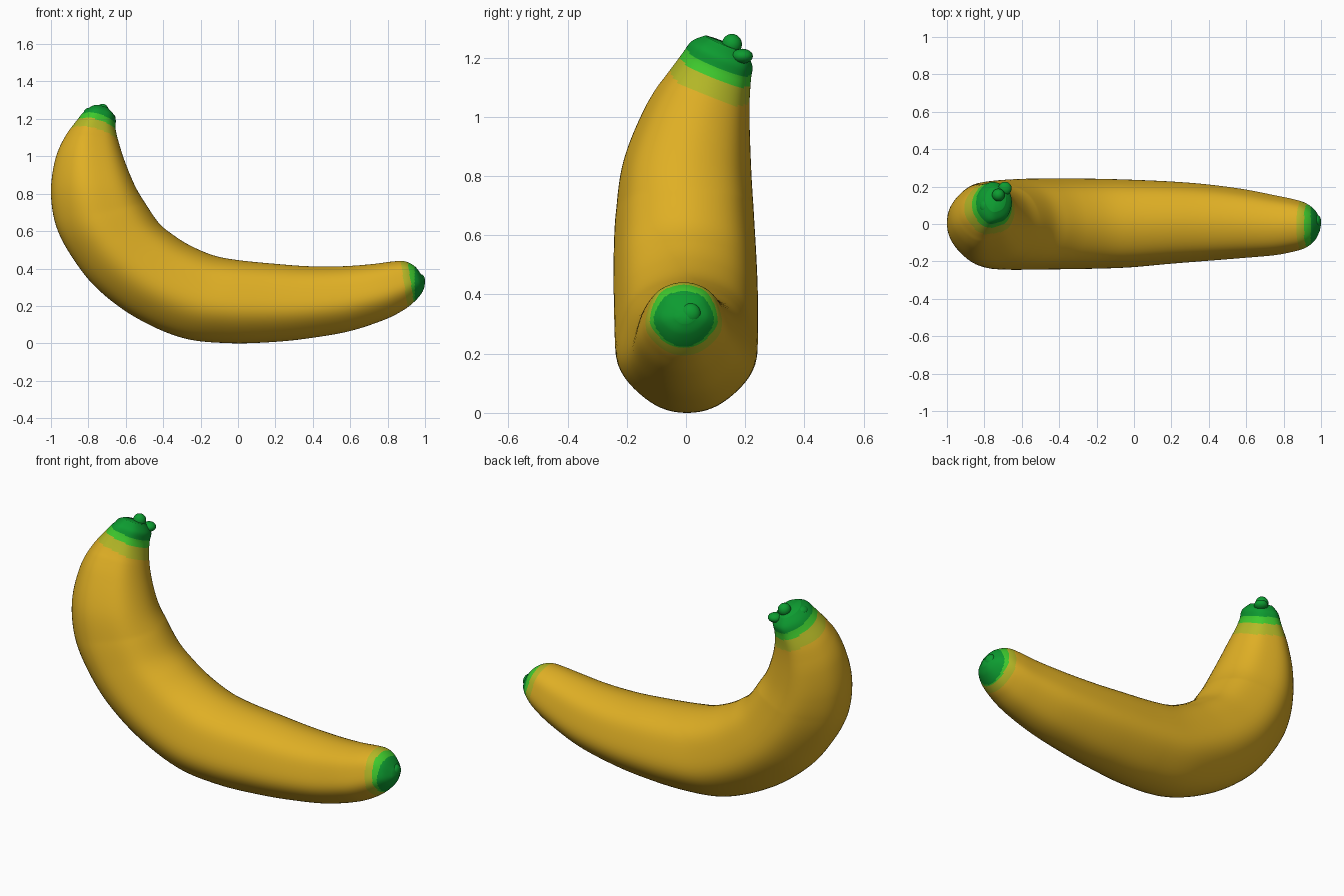
import bpy, bmesh, math
from mathutils import Vector

def material(name, rgb):
    m = bpy.data.materials.new(name)
    m.diffuse_color = (*rgb, 1)
    return m

MATS = [material("ripe yellow", (0.74, 0.43, 0.018)),
        material("olive yellow", (0.46, 0.48, 0.02)),
        material("fresh green", (0.05, 0.60, 0.027)),
        material("dark green", (0.004, 0.33, 0.03))]

# Sections from stem to tip: outer x, outer z, inner x, inner z, y min, y max
SECTIONS = [
    (-0.795, 1.253, -0.685, 1.240, 0.065, 0.200),
    (-0.830, 1.225, -0.655, 1.200, 0.020, 0.223),
    (-0.862, 1.185, -0.655, 1.150, -0.010, 0.218),
    (-0.930, 1.090, -0.640, 1.080, -0.065, 0.213),
    (-0.980, 0.970, -0.605, 0.970, -0.140, 0.215),
    (-1.000, 0.800, -0.550, 0.840, -0.210, 0.220),
    (-0.970, 0.620, -0.490, 0.740, -0.235, 0.227),
    (-0.880, 0.450, -0.420, 0.640, -0.242, 0.235),
    (-0.750, 0.290, -0.340, 0.575, -0.242, 0.240),
    (-0.550, 0.140, -0.250, 0.520, -0.240, 0.241),
    (-0.300, 0.030, -0.130, 0.470, -0.237, 0.240),
    (-0.050, 0.001, 0.000, 0.445, -0.230, 0.235),
    (0.200, 0.008, 0.200, 0.425, -0.210, 0.225),
    (0.400, 0.030, 0.380, 0.412, -0.195, 0.210),
    (0.600, 0.066, 0.560, 0.412, -0.180, 0.185),
    (0.780, 0.125, 0.720, 0.424, -0.165, 0.152),
    (0.880, 0.175, 0.830, 0.438, -0.145, 0.130),
    (0.940, 0.220, 0.890, 0.439, -0.125, 0.110),
    (0.980, 0.265, 0.945, 0.412, -0.088, 0.075),
    (0.997, 0.300, 0.985, 0.360, -0.038, 0.032),
]
SEGS, STEPS = 64, 12

def spline(a, b, c, d, t):
    return tuple(0.5 * (2 * q + (r - p) * t + (2 * p - 5 * q + 4 * r - s) * t * t
                        + (3 * q - p - 3 * r + s) * t ** 3)
                 for p, q, r, s in zip(a, b, c, d))

def colour_at(p):
    # slanted bands across the stem, upright bands across the tip
    if p.x < 0:
        h = p.z + 0.25 * (p.x + 0.74) + 0.4 * (p.y - 0.13)
        return 3 if h > 1.175 else 2 if h > 1.135 else 1 if h > 1.07 else 0
    if p.x > 0.945:
        return 3
    s = p.x + 0.15 * (p.z - 0.32)
    return 2 if s > 0.925 else 1 if s > 0.888 else 0

def finish(bm, name, rule):
    bmesh.ops.recalc_face_normals(bm, faces=bm.faces)
    for f in bm.faces:
        f.smooth = True
        f.material_index = rule(f.calc_center_median())
    me = bpy.data.meshes.new(name)
    bm.to_mesh(me)
    bm.free()
    for m in MATS:
        me.materials.append(m)
    ob = bpy.data.objects.new(name, me)
    bpy.context.collection.objects.link(ob)
    return ob

# Fruit body: softly five-sided sections swept along the bend
rows = []
n = len(SECTIONS)
for i in range(n - 1):
    pts = [SECTIONS[min(max(i + k, 0), n - 1)] for k in (-1, 0, 1, 2)]
    rows += [spline(*pts, k / STEPS) for k in range(STEPS)]
rows.append(SECTIONS[-1])

bm = bmesh.new()
rings = []
for xo, zo, xi, zi, y0, y1 in rows:
    centre = Vector(((xo + xi) / 2, (y0 + y1) / 2, (zo + zi) / 2))
    u = Vector(((xo - xi) / 2, 0, (zo - zi) / 2))
    half = (y1 - y0) / 2
    tilt = -0.4 * min(1, max(0, (centre.z - 0.7) / 0.35))
    v = Vector((0, half, half * tilt))
    ring = []
    for k in range(SEGS):
        t = math.tau * k / SEGS
        ring.append(bm.verts.new(centre + u * math.cos(t)
                                 + v * math.sin(t) * (1 + 0.03 * math.cos(5 * t))))
    rings.append(ring)
for a, b in zip(rings, rings[1:]):
    for k in range(SEGS):
        j = (k + 1) % SEGS
        bm.faces.new((a[k], a[j], b[j], b[k]))
for ring, tip in ((rings[0], (-0.74, 0.13, 1.25)), (rings[-1], (1.0, -0.003, 0.328))):
    c = bm.verts.new(tip)
    for k in range(SEGS):
        bm.faces.new((ring[k], ring[(k + 1) % SEGS], c))
finish(bm, "fruit_body", colour_at)

# Small rounded knobs on the cut stem and the blossom tip
def knob(name, loc, size):
    bm = bmesh.new()
    bmesh.ops.create_uvsphere(bm, u_segments=24, v_segments=12, radius=1)
    for v in bm.verts:
        v.co = Vector([c * s + l for c, s, l in zip(v.co, size, loc)])
    finish(bm, name, lambda p: 3)

knob("stem_nub", (-0.725, 0.155, 1.245), (0.034, 0.034, 0.035))
knob("stem_bump", (-0.785, 0.095, 1.235), (0.04, 0.04, 0.026))
knob("stem_side_bump", (-0.69, 0.19, 1.205), (0.036, 0.036, 0.025))
knob("tip_nub", (0.975, 0.015, 0.335), (0.025, 0.035, 0.035))
